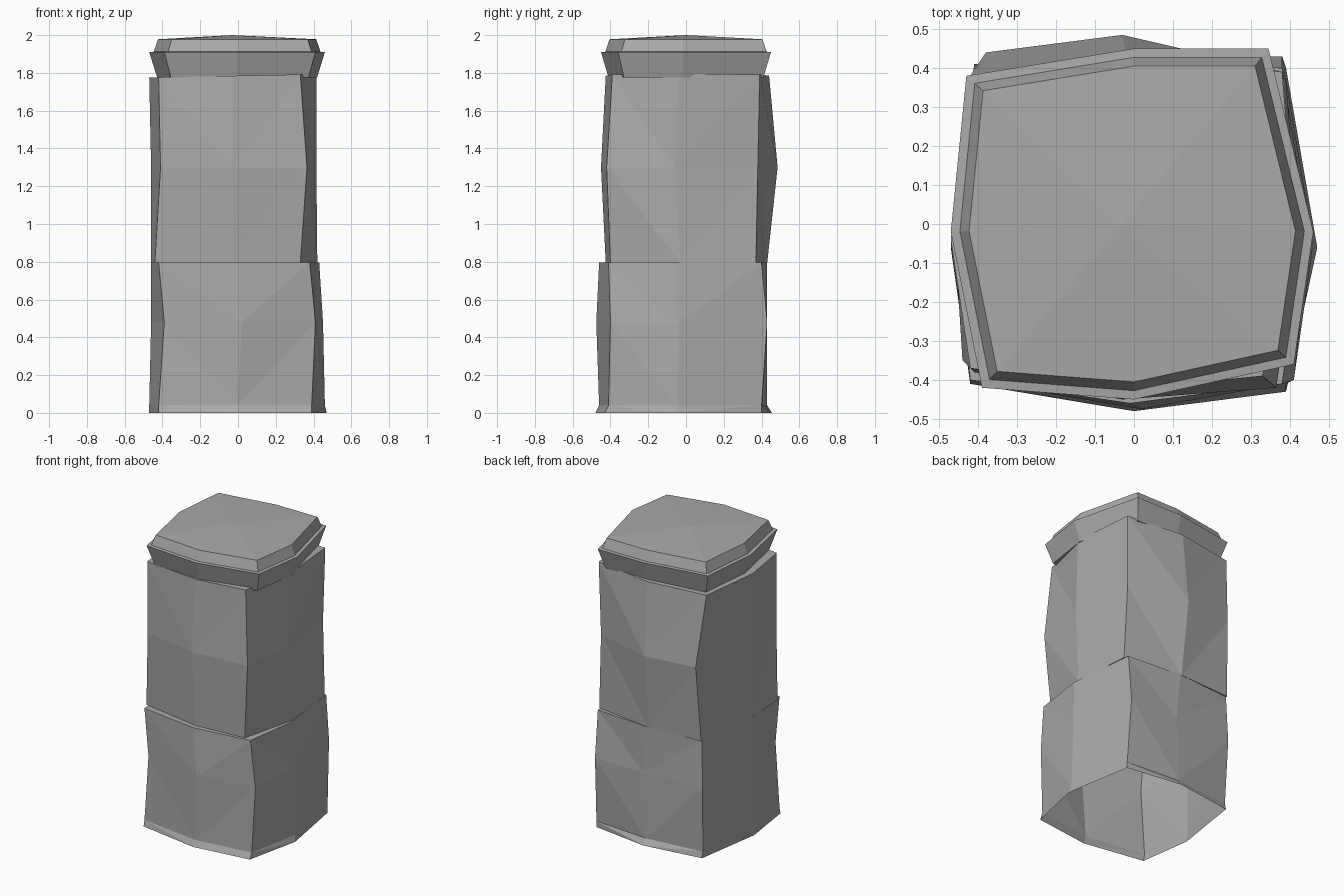
import bpy, bmesh

cube = bpy.data.objects.get("Cube")
if cube:
    bpy.data.objects.remove(cube, do_unlink=True)

stone = bpy.data.materials.new("grey_stone")
stone.use_nodes = True
colour = (0.4, 0.4, 0.4, 1)
stone.diffuse_color = colour
stone.node_tree.nodes["Principled BSDF"].inputs["Base Color"].default_value = colour


def outline(z, corners, sides, skew=(0, 0)):
    """Eight points in hundredths: four corners, with a bowed midpoint on each side.
    Order is front right, front, front left, left, back left, back, back right, right;
    sides gives how far out the front, +x, back and -x midpoints lie."""
    fl, fr, br, bl = corners
    front, left, back, right = sides
    sx, sy = skew
    pts = [fl, (sx, -front), fr, (left, sy), br, (sx, back), bl, (-right, sy)]
    return [(x / 100, y / 100, z) for x, y in pts]


def scaled(ring, factor, z):
    return [(x * factor, y * factor, z) for x, y, _ in ring]


def stone_block(name, rings, close_bottom=True, crown=None):
    """Join the outlines with triangles, then close the ends."""
    bm = bmesh.new()
    loops = [[bm.verts.new(p) for p in ring] for ring in rings]
    for low, high in zip(loops, loops[1:]):
        for i in range(len(low)):
            j = (i + 1) % len(low)
            a, b, c, d = low[i], low[j], high[j], high[i]
            # diagonals run from a midpoint up to a corner
            halves = [(a, b, c), (a, c, d)] if i % 2 else [(a, b, d), (b, c, d)]
            for tri in halves:
                bm.faces.new(tri)
    if close_bottom:
        bm.faces.new(loops[0][::-1])
    if crown:
        tip = bm.verts.new(crown)
        top = loops[-1]
        for v, w in zip(top, top[1:] + top[:1]):
            bm.faces.new((v, w, tip))
    else:
        bm.faces.new(loops[-1])
    mesh = bpy.data.meshes.new(name)
    bm.to_mesh(mesh)
    bm.free()
    mesh.materials.append(stone)
    obj = bpy.data.objects.new(name, mesh)
    bpy.context.collection.objects.link(obj)
    return obj


# Lower block: open underneath, with a small flared foot
stone_block("lower_block", [
    outline(0, [(-42, -41), (39, -43), (39, 40), (-40, 40)], (48, 47, 45.5, 47), (0, -6)),
    outline(0.04, [(-42, -40), (39, -41), (39, 40), (-40, 39)], (46, 46, 43, 47), (0, -5)),
    outline(0.48, [(-39, -40), (41, -40), (38, 43), (-41, 41)], (47.5, 45, 43, 46), (2, -4)),
    outline(0.795, [(-42, -40), (38, -41), (38, 40), (-40, 40)], (46, 43, 43, 46), (-1, -6)),
], close_bottom=False)

# Upper block: slightly narrower and twisted
upper = [
    outline(0.795, [(-44, -35), (33, -40), (39, 37), (-40, 41)], (42.5, 42, 43, 46), (-2, -3)),
    outline(1.3, [(-41, -38), (36.5, -42), (37, 38), (-38, 44)], (45, 41.5, 48.5, 46), (-3, -6)),
    outline(1.785, [(-42, -37), (33, -39), (38, 39), (-42, 38)], (42.5, 41.5, 44, 47), (-2, -4)),
]
# the top of the block leans a little to one side
upper[-1] = [(x, y, z + 0.02 * x) for x, y, z in upper[-1]]
stone_block("upper_block", upper)

# Cap stone: flared underside, narrow ledge, bevel and shallow crown
rim = outline(1.91, [(-39, -42), (41, -36), (34.5, 45), (-43, 38)], (45, 46, 45, 47), (0, -2))
stone_block("cap_stone", [
    scaled(rim, 0.91, 1.775),
    rim,
    scaled(rim, 0.95, 1.912),
    scaled(rim, 0.9, 1.978),
], crown=(-0.03, 0, 2))
